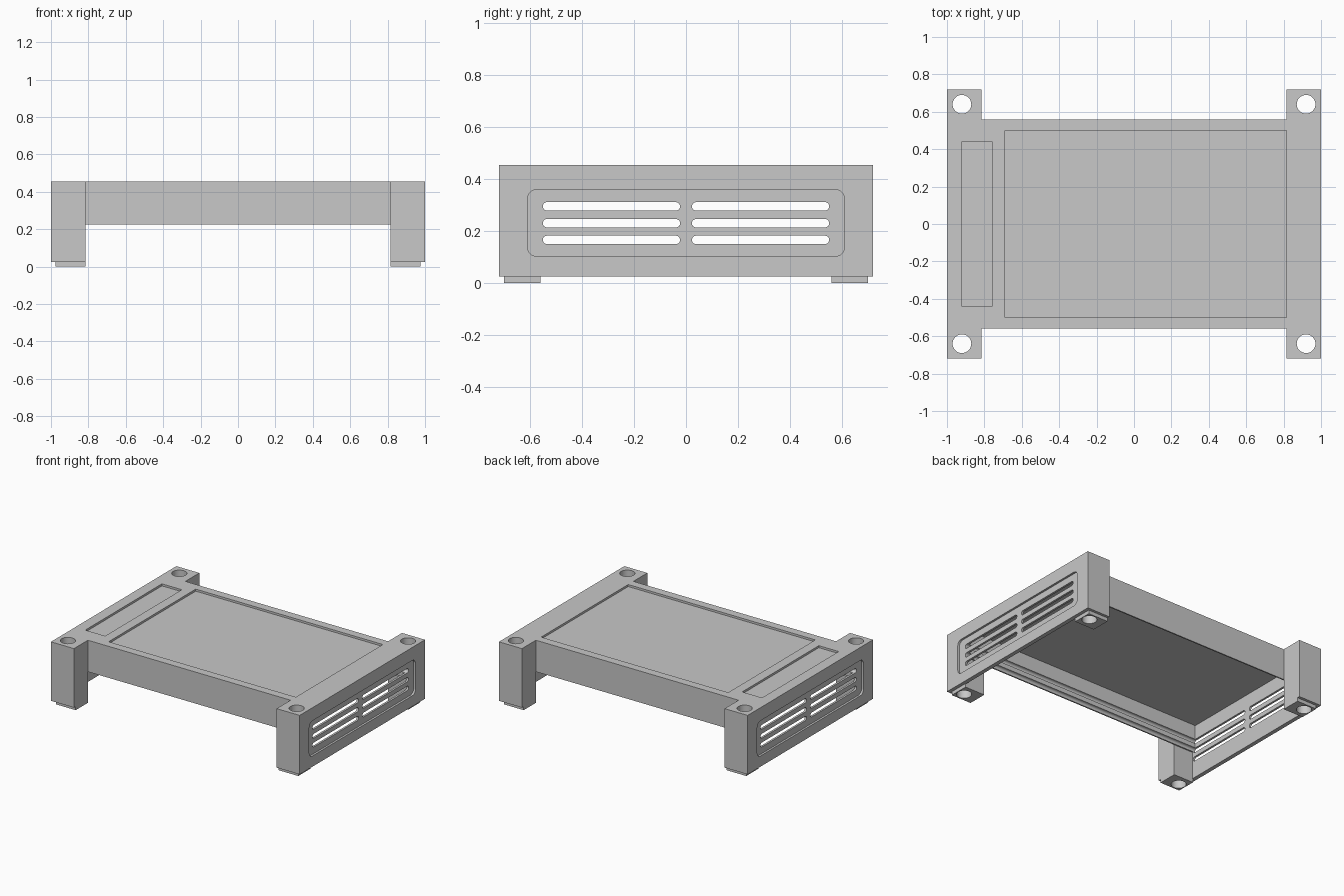
import bpy, bmesh, math
from mathutils import Matrix

if "Cube" in bpy.data.objects:
    bpy.data.objects.remove(bpy.data.objects["Cube"])

grey = bpy.data.materials.new("light grey")
grey.use_nodes = True
grey.diffuse_color = (0.58, 0.58, 0.58, 1)
grey.node_tree.nodes["Principled BSDF"].inputs["Base Color"].default_value = grey.diffuse_color


def prism(name, outline, low, high, turn=Matrix()):
    """Solid between low and high along z from a counter-clockwise outline, then turned."""
    bm = bmesh.new()
    bottom = [bm.verts.new((x, y, low)) for x, y in outline]
    top = [bm.verts.new((x, y, high)) for x, y in outline]
    bm.faces.new(bottom[::-1])
    bm.faces.new(top)
    for i in range(len(outline)):
        bm.faces.new((bottom[i - 1], bottom[i], top[i], top[i - 1]))
    bm.transform(turn)
    bm.normal_update()
    mesh = bpy.data.meshes.new(name)
    bm.to_mesh(mesh)
    bm.free()
    mesh.materials.append(grey)
    obj = bpy.data.objects.new(name, mesh)
    bpy.context.collection.objects.link(obj)
    return obj


def box(name, x0, x1, y0, y1, z0, z1):
    return prism(name, [(x0, y0), (x1, y0), (x1, y1), (x0, y1)], z0, z1)


def rounded(x0, x1, y0, y1, r, steps=8):
    """Outline of a rounded rectangle."""
    corners = [(x1 - r, y1 - r), (x0 + r, y1 - r), (x0 + r, y0 + r), (x1 - r, y0 + r)]
    return [(cx + r * math.cos(a), cy + r * math.sin(a))
            for i, (cx, cy) in enumerate(corners)
            for a in [math.pi / 2 * (i + k / steps) for k in range(steps + 1)]]


def circle(cx, cy, r, n=32):
    return [(cx + r * math.cos(math.tau * i / n), cy + r * math.sin(math.tau * i / n)) for i in range(n)]


def cut(target, cutter):
    """Subtract the cutter and throw it away."""
    mod = target.modifiers.new("cut", "BOOLEAN")
    mod.operation, mod.solver, mod.object = "DIFFERENCE", "EXACT", cutter
    bpy.context.view_layer.objects.active = target
    bpy.ops.object.modifier_apply(modifier=mod.name)
    bpy.data.objects.remove(cutter)


def smooth(obj):
    bpy.ops.object.select_all(action="DESELECT")
    obj.select_set(True)
    bpy.context.view_layer.objects.active = obj
    bpy.ops.object.shade_smooth_by_angle(angle=math.radians(30))


TOP, BASE, SKIRT = 0.455, 0.026, 0.226
LEG_X, LEG_Y, END_Y = 0.815, 0.56, 0.72
HOLE_X, HOLE_Y, HOLE_R = 0.92, 0.64, 0.05
TRAY = TOP - 0.015

# Frame: an H-shaped plan with legs and end panels
quarter = [(1, END_Y), (LEG_X, END_Y), (LEG_X, LEG_Y)]
plan = (quarter + [(-x, y) for x, y in reversed(quarter)]
        + [(-x, -y) for x, y in quarter] + [(x, -y) for x, y in reversed(quarter)])
frame = prism("frame", plan, BASE, TOP)

# Open space below the skirts, between the end panels, and under the deck
cut(frame, box("gap", -LEG_X, LEG_X, -1, 1, -0.1, SKIRT))
cut(frame, box("span", -0.97, 0.97, -LEG_Y, LEG_Y, -0.1, SKIRT))
cut(frame, box("cavity", -0.97, 0.97, -0.53, 0.53, -0.1, 0.415))

# Shallow trays in the top
cut(frame, box("large_tray", -0.69, LEG_X, -0.5, 0.5, TRAY, 1))
cut(frame, box("small_tray", -0.92, -0.76, -0.44, 0.44, TRAY, 1))

# Rounded recesses on the end panels; outlines are turned to face along x
facing_x = Matrix(((0, 0, 1, 0), (1, 0, 0, 0), (0, 1, 0, 0), (0, 0, 0, 1)))
recess = rounded(-0.61, 0.61, 0.104, 0.36, 0.035)
for low, high in ((0.985, 1.2), (-1.2, -0.985)):
    cut(frame, prism("recess", recess, low, high, facing_x))

# Vent slots running the full length, grooving the skirts on the way
for z in (0.167, 0.231, 0.296):
    for y in (-0.287, 0.287):
        slot = rounded(y - 0.264, y + 0.264, z - 0.016, z + 0.016, 0.0155)
        cut(frame, prism("slot", slot, -1.2, 1.2, facing_x))

# Bored feet, and matching holes through the legs
for sx, side in ((1, "left"), (-1, "right")):
    for sy, end in ((1, "back"), (-1, "front")):
        bore = circle(sx * HOLE_X, sy * HOLE_Y, HOLE_R)
        cut(frame, prism("bore", bore, -0.1, 1))
        xs = sorted((sx * LEG_X, sx * 0.975))
        ys = sorted((sy * LEG_Y, sy * 0.70))
        foot = box(f"{end}_{side}_foot", *xs, *ys, 0, BASE)
        cut(foot, prism("bore", bore, -0.1, 1))
        smooth(foot)
smooth(frame)
